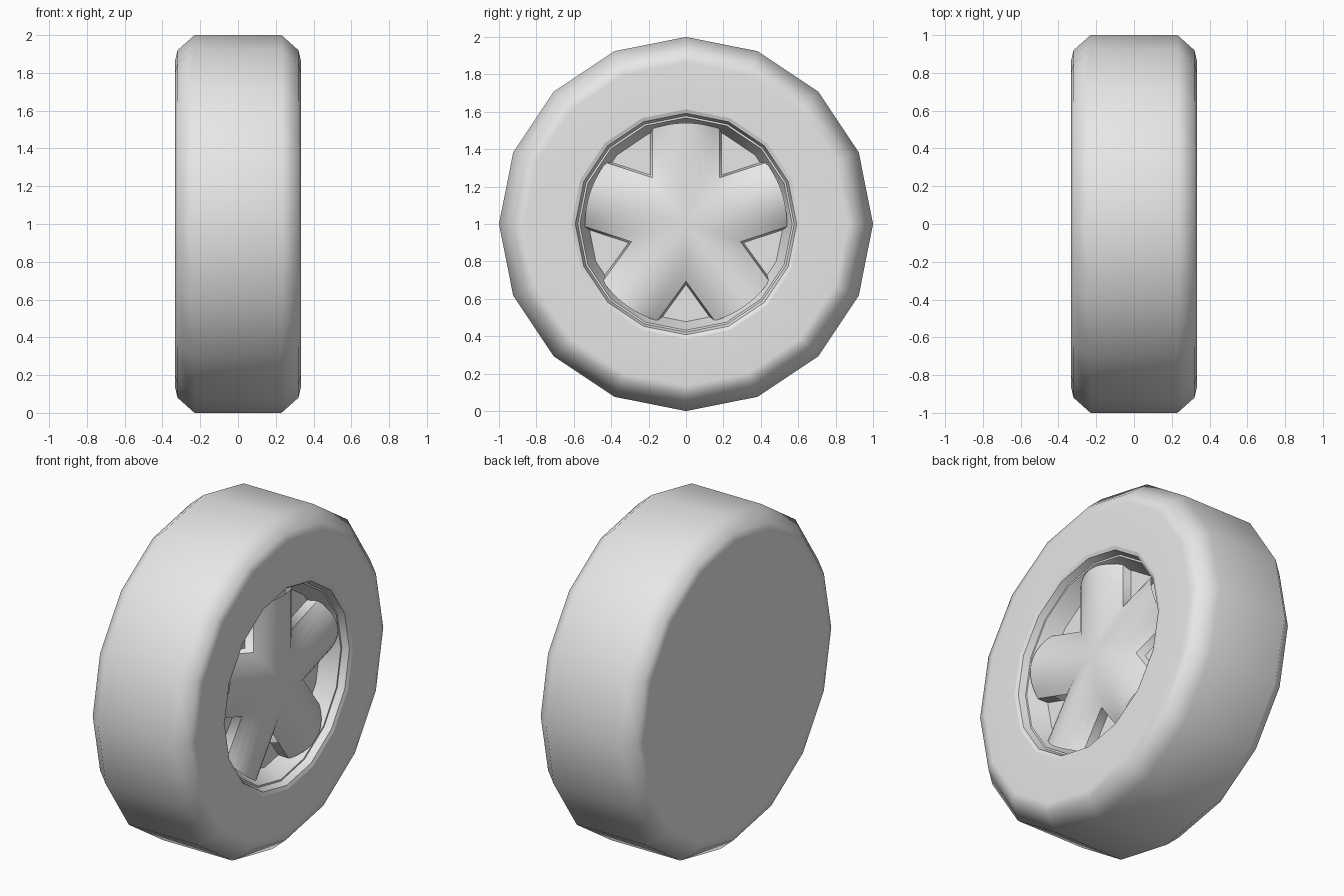
import bpy
import bmesh
from math import sin, cos, tan, sqrt, pi, radians

cube = bpy.data.objects.get("Cube")
if cube:
    bpy.data.objects.remove(cube)

SIDES = 16
SPOKES = 5

grey = bpy.data.materials.new("light_grey")
grey.use_nodes = True
grey.diffuse_color = (0.8, 0.8, 0.8, 1)
grey.node_tree.nodes["Principled BSDF"].inputs["Base Color"].default_value = (0.8, 0.8, 0.8, 1)


def finish(name, bm):
    """Turn a bmesh into a named, coloured object raised to wheel height."""
    mesh = bpy.data.meshes.new(name)
    bm.to_mesh(mesh)
    bm.free()
    mesh.materials.append(grey)
    obj = bpy.data.objects.new(name, mesh)
    obj.location.z = 1
    bpy.context.collection.objects.link(obj)
    bpy.ops.object.select_all(action="DESELECT")
    obj.select_set(True)
    bpy.context.view_layer.objects.active = obj
    return obj


def lathe(name, profile, smooth_angle):
    """Spin (x, radius) points, listed from +x to -x on the outside, about x."""
    bm = bmesh.new()
    rings = []
    for x, r in profile:
        steps = [2 * pi * i / SIDES for i in range(SIDES)]
        rings.append([bm.verts.new((x, r * sin(a), r * cos(a))) for a in steps] if r
                     else [bm.verts.new((x, 0, 0))] * SIDES)
    for a, b in zip(rings, rings[1:]):
        for i in range(SIDES):
            j = (i + 1) % SIDES
            corners = dict.fromkeys((a[i], b[i], b[j], a[j]))
            bm.faces.new(list(corners))
    bm.normal_update()
    # The outermost band must face away from the axle
    outer = max(bm.faces, key=lambda f: f.calc_center_median().yz.length)
    c = outer.calc_center_median()
    if name == "tyre" and outer.normal.yz.dot(c.yz) < 0:
        bmesh.ops.reverse_faces(bm, faces=bm.faces)
    # The dished rim must face out of the open side
    if name == "rim" and sum(f.normal.x for f in bm.faces) < 0:
        bmesh.ops.reverse_faces(bm, faces=bm.faces)
    obj = finish(name, bm)
    bpy.ops.object.shade_smooth_by_angle(angle=radians(smooth_angle))
    return obj


# Tyre with rounded shoulders and a closed back
tyre = lathe("tyre", [(0.333, 0.613), (0.333, 0.865), (0.32, 0.92), (0.23, 1),
                      (-0.23, 1), (-0.32, 0.92), (-0.333, 0.865), (-0.333, 0)], 60)
weighted = tyre.modifiers.new("even_shading", "WEIGHTED_NORMAL")
weighted.keep_sharp = True

# Stepped rim, barrel and the floor behind the spokes
lathe("rim", [(0.333, 0.613), (0.325, 0.592), (0.285, 0.578), (0.285, 0.568),
              (0.18, 0.522), (0.18, 0)], 30)

# Five arched spokes that merge at the hub, with slanted side walls
HALF, EDGE, RISE, REACH = 0.18, 0.23, 0.07, 0.54
arch = [HALF * i / 5 for i in range(-5, 6)]
section = [(t, EDGE + RISE * (1 - (t / HALF) ** 2)) for t in arch]
section = [(-HALF - 0.012, 0.17)] + section + [(HALF + 0.012, 0.17)]

bm = bmesh.new()
for k in range(SPOKES):
    turn = pi / 2 + 2 * pi * k / SPOKES
    rows = []
    for t, x in section:
        ends = (abs(t) / tan(pi / SPOKES), sqrt(REACH ** 2 - t * t))
        rows.append([bm.verts.new((x, u * cos(turn) - t * sin(turn),
                                   u * sin(turn) + t * cos(turn))) for u in ends])
    for a, b in zip(rows, rows[1:]):
        bm.faces.new((a[0], a[1], b[1], b[0]))
bmesh.ops.remove_doubles(bm, verts=bm.verts, dist=0.0005)
for f in bm.faces:
    f.smooth = True
for e in bm.edges:
    if all(abs(v.co.x - EDGE) < 0.001 for v in e.verts):
        e.smooth = False
finish("spokes", bm)
